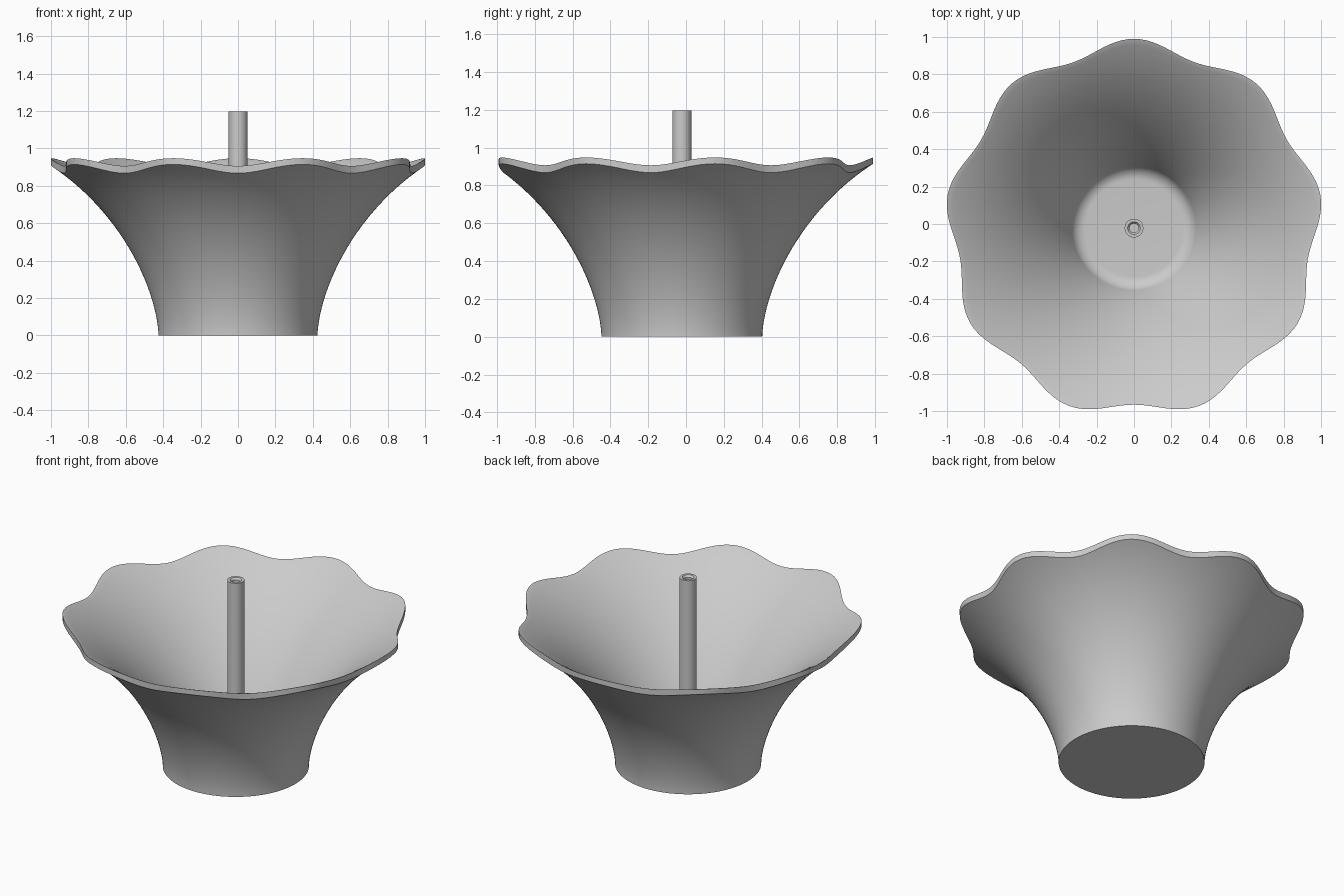
import bpy
import bmesh
from math import cos, sin, pi, radians

cube = bpy.data.objects.get("Cube")
if cube:
    bpy.data.objects.remove(cube, do_unlink=True)

CENTRE_Y = -0.022
LOBES = 9
SEGMENTS = 180

grey = bpy.data.materials.new("plain grey")
grey.use_nodes = True
colour = (0.6, 0.6, 0.6, 1)
grey.diffuse_color = colour
grey.node_tree.nodes["Principled BSDF"].inputs["Base Color"].default_value = colour


def loft(name, rings, segments):
    """Join rings, each a function of angle giving (radius, height), and cap both ends."""
    bm = bmesh.new()
    loops = []
    for ring in rings:
        loop = []
        for i in range(segments):
            a = 2 * pi * i / segments
            r, z = ring(a)
            loop.append(bm.verts.new((r * cos(a), r * sin(a) + CENTRE_Y, z)))
        loops.append(loop)
    for low, high in zip(loops, loops[1:]):
        for i in range(segments):
            j = (i + 1) % segments
            bm.faces.new((low[i], low[j], high[j], high[i]))
    bm.faces.new(loops[0][::-1])
    bm.faces.new(loops[-1])
    bmesh.ops.recalc_face_normals(bm, faces=bm.faces)
    mesh = bpy.data.meshes.new(name)
    bm.to_mesh(mesh)
    bm.free()
    mesh.materials.append(grey)
    obj = bpy.data.objects.new(name, mesh)
    bpy.context.collection.objects.link(obj)
    bpy.ops.object.select_all(action="DESELECT")
    obj.select_set(True)
    bpy.context.view_layer.objects.active = obj
    bpy.ops.object.shade_smooth_by_angle(angle=radians(30))
    return obj


def fixed(r, z):
    return lambda a: (r, z)


# Flared wall: height at a given radius, outside and inside
def flare_z(r, start, height, power):
    v = max(0, (r - start) / 1.2)
    return height * (1 - (1 - v) ** 2) ** power


def outer_z(r):
    return flare_z(r, 0.425, 1.10, 0.61)


def inner_z(r):
    return 0.13 + flare_z(r, 0.3, 0.956, 0.85)


# Scalloped rim outline
def rim(a):
    return 0.978 + 0.034 * cos(LOBES * (a - pi / 2))


def scallop(height, t, inset=0):
    def ring(a):
        r = 0.8 + (rim(a) - inset - 0.8) * t
        return r, height(r)
    return ring


def wall(height, start):
    return [fixed(r, height(r)) for r in
            (start + (0.8 - start) * (k / STEPS) ** 2 for k in range(STEPS))]


STEPS = 20
SCALLOPS = 8
LIP = 0.008
outside = wall(outer_z, 0.425)
outside += [scallop(outer_z, k / SCALLOPS) for k in range(SCALLOPS + 1)]
# Slightly eased lip
lip = [lambda a: (rim(a), inner_z(rim(a)) - LIP / 4)]
inside = [scallop(inner_z, k / SCALLOPS, LIP) for k in range(SCALLOPS, -1, -1)]
inside += wall(inner_z, 0.33)[::-1]
# Rounded transition to the floor, tangent to the wall
FILLET = 0.08
FLOOR_Z = inner_z(0.33) - FILLET * (1 - cos(radians(64)))
floor = [fixed(0.33 - FILLET * (sin(radians(64)) - sin(a)), FLOOR_Z + FILLET * (1 - cos(a)))
         for a in (radians(d) for d in range(56, -1, -8))]
loft("scalloped_bowl", outside + lip + inside + floor, SEGMENTS)

# Hollow stem with a chamfered bore
stem = [(0.05, FLOOR_Z - 0.02), (0.05, 1.197), (0.034, 1.197),
        (0.024, 1.185), (0.024, FLOOR_Z + 0.01)]
loft("centre_stem", [fixed(r, z) for r, z in stem], 48)
